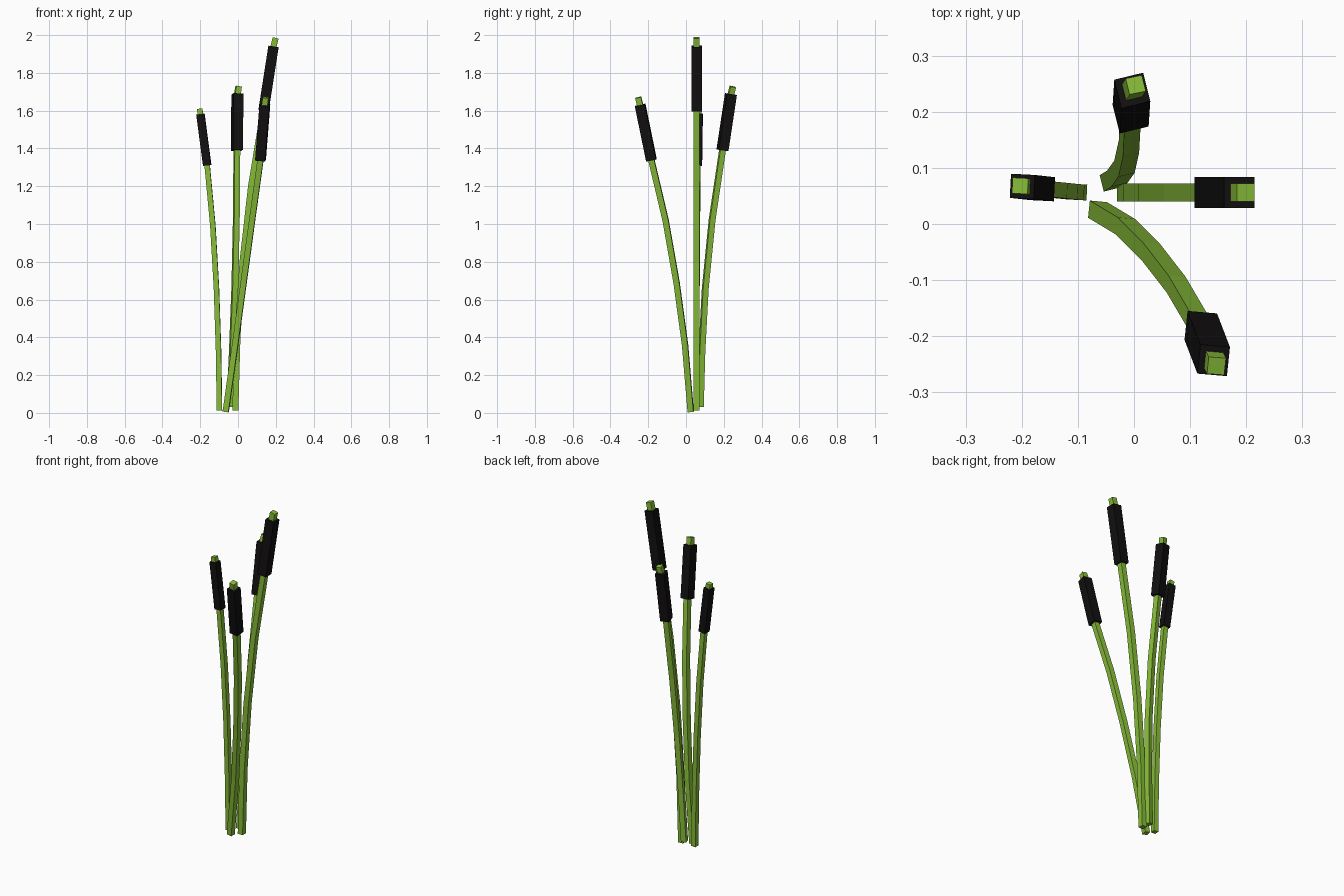
import bpy, bmesh
from math import cos, sin, radians
from mathutils import Vector

if "Cube" in bpy.data.objects:
    bpy.data.objects.remove(bpy.data.objects["Cube"])


def material(name, color):
    m = bpy.data.materials.new(name)
    m.diffuse_color = color
    m.use_nodes = True
    m.node_tree.nodes["Principled BSDF"].inputs["Base Color"].default_value = m.diffuse_color
    return m


GREEN = material("stem_green", (0.24, 0.50, 0.04, 1))
DARK = material("head_dark", (0.006, 0.005, 0.005, 1))


def sweep(name, points, width, twist, mat):
    """Sweep a square section along a path, with capped ends."""
    pts = [Vector(p) for p in points]
    bm = bmesh.new()
    rings = []
    for i, p in enumerate(pts):
        t = (pts[min(i + 1, len(pts) - 1)] - pts[max(i - 1, 0)]).normalized()
        u = Vector((cos(radians(twist)), sin(radians(twist)), 0))
        u = (u - t * u.dot(t)).normalized()
        v = t.cross(u)
        h = width / 2
        rings.append([bm.verts.new(p + u * a * h + v * b * h)
                      for a, b in ((-1, -1), (1, -1), (1, 1), (-1, 1))])
    for r, s in zip(rings, rings[1:]):
        for k in range(4):
            n = (k + 1) % 4
            bm.faces.new((r[k], r[n], s[n], s[k]))
    bm.faces.new(rings[0][::-1])
    bm.faces.new(rings[-1])
    bmesh.ops.recalc_face_normals(bm, faces=bm.faces)
    me = bpy.data.meshes.new(name)
    bm.to_mesh(me)
    bm.free()
    me.materials.append(mat)
    ob = bpy.data.objects.new(name, me)
    bpy.context.collection.objects.link(ob)


# Each reed: stem width, head width, twist, path (head spans the third- to second-last points)
reeds = {
    "tall": (0.032, 0.055, 0, [
        (-0.014, 0.056, 0.012), (-0.003, 0.056, 0.40), (0.024, 0.056, 0.80),
        (0.069, 0.056, 1.20), (0.135, 0.056, 1.60), (0.188, 0.056, 1.94), (0.199, 0.056, 1.985)]),
    "left": (0.028, 0.043, -3, [
        (-0.098, 0.057, 0.012), (-0.103, 0.057, 0.33), (-0.114, 0.058, 0.66),
        (-0.133, 0.060, 0.99), (-0.163, 0.063, 1.31), (-0.199, 0.067, 1.582), (-0.203, 0.068, 1.61)]),
    "back": (0.030, 0.053, 14, [
        (-0.043, 0.076, 0.032), (-0.030, 0.084, 0.32), (-0.017, 0.102, 0.66),
        (-0.009, 0.138, 1.02), (-0.006, 0.193, 1.39), (-0.003, 0.238, 1.688), (0.003, 0.248, 1.727)]),
    "front": (0.031, 0.053, -6, [
        (-0.065, 0.025, 0.006), (-0.015, -0.005, 0.36), (0.030, -0.050, 0.69),
        (0.075, -0.108, 1.02), (0.119, -0.183, 1.338), (0.142, -0.243, 1.63), (0.147, -0.253, 1.67)]),
}
for name, (stem_w, head_w, twist, path) in reeds.items():
    sweep(name + "_stem", path, stem_w, twist, GREEN)
    sweep(name + "_seed_head", path[-3:-1], head_w, twist, DARK)
